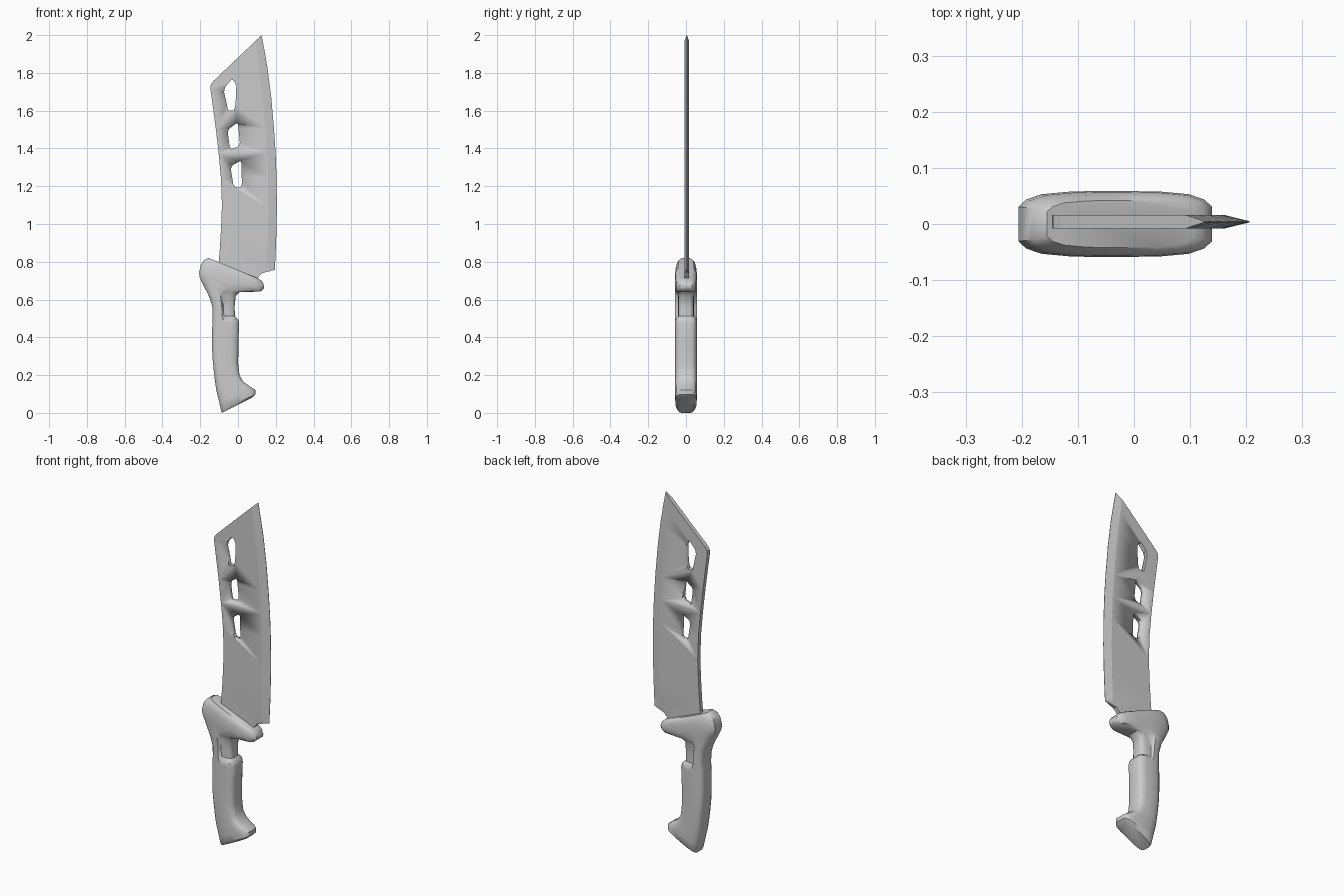
import bpy, bmesh
from mathutils import Vector


def finish(name, bm, angle=0.6):
    bmesh.ops.recalc_face_normals(bm, faces=bm.faces)
    mesh = bpy.data.meshes.new(name)
    bm.to_mesh(mesh)
    bm.free()
    ob = bpy.data.objects.new(name, mesh)
    bpy.context.collection.objects.link(ob)
    bpy.ops.object.select_all(action='DESELECT')
    bpy.context.view_layer.objects.active = ob
    ob.select_set(True)
    bpy.ops.object.shade_smooth_by_angle(angle=angle)
    return ob


def loft(name, rings, angle=0.6):
    """Skin a list of closed rings and cap both ends."""
    bm = bmesh.new()
    vs = [[bm.verts.new(p) for p in r] for r in rings]
    n = len(vs[0])
    for a, b in zip(vs, vs[1:]):
        for i in range(n):
            j = (i + 1) % n
            bm.faces.new((a[i], a[j], b[j], b[i]))
    bm.faces.new(vs[0])
    bm.faces.new(vs[-1])
    return finish(name, bm, angle)


# Handle and guard: back x,z / front x,z / half thickness / thickness of finger recess
stations = [
    (-.085, .000, .075, .080, .045, 1), (-.090, .015, .093, .098, .056, 1),
    (-.100, .060, .092, .122, .058, 1), (-.115, .120, .060, .142, .058, 1),
    (-.122, .170, .028, .165, .058, 1), (-.129, .230, .008, .200, .058, 1),
    (-.135, .290, .001, .260, .058, 1), (-.138, .370, .002, .370, .058, 1),
    (-.136, .470, .006, .475, .058, 1), (-.135, .495, .001, .495, .058, 1),
    (-.134, .515, -.016, .512, .058, .74), (-.135, .560, -.018, .560, .058, .74),
    (-.150, .610, -.012, .620, .058, .74), (-.163, .637, .008, .640, .058, .88),
    (-.188, .685, .118, .642, .058, 1), (-.204, .720, .136, .657, .059, 1),
    (-.206, .745, .139, .670, .059, 1), (-.196, .785, .132, .690, .057, 1),
    (-.180, .808, .122, .702, .052, 1), (-.155, .820, .105, .713, .042, 1),
]
half = [(0, .52), (.04, .74), (.12, .9), (.27, .98), (.42, 1),
        (.50, 1), (.73, .98), (.88, .9), (.96, .74), (1, .52)]
rings = []
for bx, bz, fx, fz, w, rec in stations:
    side = [(bx + (fx - bx) * t, w * h * (rec if t > .45 else 1),
             bz + (fz - bz) * t) for t, h in half]
    rings.append(side + [(x, -y, z) for x, y, z in reversed(side)])
loft("handle_and_guard", rings, 0.7)

# Blade: spine x,z and cutting edge x,z from root to tip
ladder = [
    (-.105, .760, .085, .670), (-.102, .800, .105, .715),
    (-.099, .835, .127, .740), (-.097, .860, .195, .757),
    (-.090, .970, .202, .910), (-.085, 1.100, .206, 1.080),
    (-.090, 1.240, .204, 1.250), (-.102, 1.370, .199, 1.380),
    (-.117, 1.500, .190, 1.510), (-.133, 1.620, .176, 1.670),
    (-.146, 1.715, .157, 1.820), (-.144, 1.738, .140, 1.920),
    (-.130, 1.757, .125, 2.000),
]
YC, T = .004, .012
rings = []
for i, (sx, sz, ex, ez) in enumerate(ladder):
    s, e = Vector((sx, YC, sz)), Vector((ex, YC, ez))
    b = e + (s - e).normalized() * .045
    e_half = T if i < 3 else .001
    up, edge = Vector((0, T, 0)), Vector((0, e_half, 0))
    rings.append([s + up, b + up, e + edge, e - edge, b - up, s - up])
blade = loft("blade", rings, 0.15)

# Three slots cut through the blade
slots = [
    [(-.074, 1.70), (-.068, 1.725), (-.035, 1.763), (-.022, 1.76), (-.009, 1.73),
     (-.013, 1.63), (-.022, 1.602), (-.052, 1.60)],
    [(-.054, 1.485), (-.048, 1.503), (-.010, 1.532), (0, 1.53),
     (.010, 1.43), (0, 1.410), (-.036, 1.398), (-.044, 1.41)],
    [(-.038, 1.290), (-.032, 1.308), (.008, 1.332), (.017, 1.33),
     (.021, 1.21), (.014, 1.192), (-.016, 1.195), (-.025, 1.21)],
]
for pts in slots:
    bm = bmesh.new()
    face = bm.faces.new([bm.verts.new((x, -.1, z)) for x, z in pts])
    new = bmesh.ops.extrude_face_region(bm, geom=[face])["geom"]
    bmesh.ops.translate(bm, vec=(0, .2, 0),
                        verts=[v for v in new if isinstance(v, bmesh.types.BMVert)])
    cutter = finish("slot_cutter", bm, 0.3)
    cutter.hide_render = True
    mod = blade.modifiers.new("slot", 'BOOLEAN')
    mod.operation, mod.solver, mod.object = 'DIFFERENCE', 'EXACT', cutter
    bpy.context.view_layer.objects.active = blade
    bpy.ops.object.modifier_move_to_index(modifier=mod.name, index=0)
    bpy.ops.object.modifier_apply(modifier=mod.name)
    bpy.data.objects.remove(cutter)
